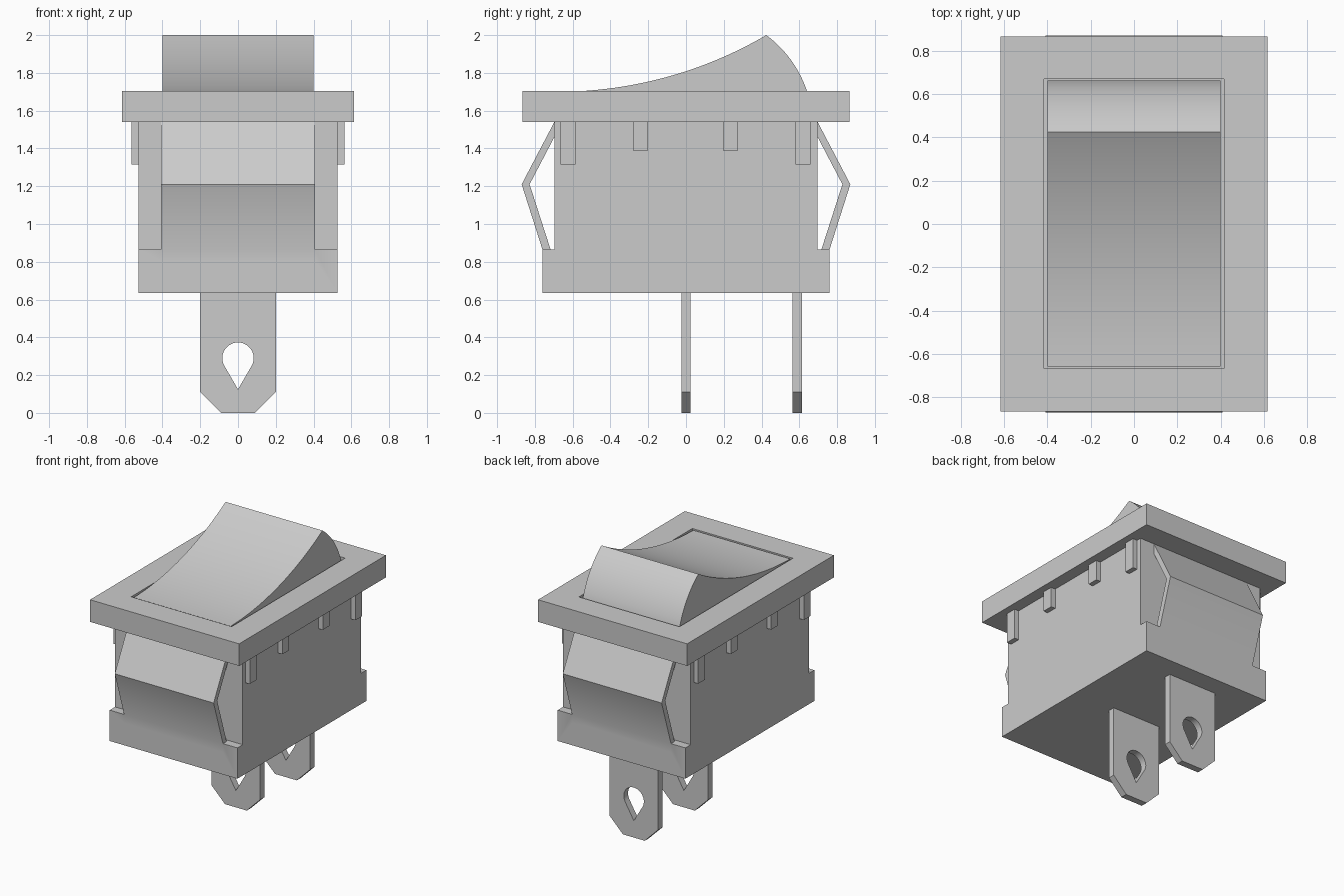
import bpy, bmesh, math
from mathutils import Vector
from mathutils.geometry import intersect_line_line_2d

cube = bpy.data.objects.get("Cube")
if cube:
    bpy.data.objects.remove(cube, do_unlink=True)

grey = bpy.data.materials.new("plain grey")
grey.use_nodes = True
grey.diffuse_color = (0.6, 0.6, 0.6, 1)
grey.node_tree.nodes["Principled BSDF"].inputs["Base Color"].default_value = (0.6, 0.6, 0.6, 1)


def prism(name, profile, axis, lo, hi):
    """Extrude a 2D profile along an axis: 'x' takes (y, z), 'y' takes (x, z), 'z' takes (x, y)."""
    place = {"x": lambda a, b, t: (t, a, b),
             "y": lambda a, b, t: (a, t, b),
             "z": lambda a, b, t: (a, b, t)}[axis]
    bm = bmesh.new()
    rings = [[bm.verts.new(place(a, b, t)) for a, b in profile] for t in (lo, hi)]
    bm.faces.new(rings[0])
    bm.faces.new(rings[1])
    n = len(profile)
    for i in range(n):
        j = (i + 1) % n
        bm.faces.new((rings[0][i], rings[0][j], rings[1][j], rings[1][i]))
    bmesh.ops.recalc_face_normals(bm, faces=bm.faces)
    mesh = bpy.data.meshes.new(name)
    bm.to_mesh(mesh)
    bm.free()
    mesh.materials.append(grey)
    ob = bpy.data.objects.new(name, mesh)
    bpy.context.collection.objects.link(ob)
    return ob


def rect(a, b, c, d):
    return [(a, b), (c, b), (c, d), (a, d)]


def select(ob):
    bpy.ops.object.select_all(action="DESELECT")
    ob.select_set(True)
    bpy.context.view_layer.objects.active = ob


def combine(ob, tool, operation):
    """Apply a boolean and discard the tool object."""
    mod = ob.modifiers.new("boolean", "BOOLEAN")
    mod.operation = operation
    mod.solver = "EXACT"
    mod.object = tool
    select(ob)
    bpy.ops.object.modifier_apply(modifier=mod.name)
    bpy.data.objects.remove(tool, do_unlink=True)


def smooth(ob, degrees=30):
    select(ob)
    bpy.ops.object.shade_smooth_by_angle(angle=math.radians(degrees))


def arc(p, q, sagitta, steps):
    """Points from p to q on a circular arc bulging left of p->q by the sagitta."""
    p, q = Vector(p), Vector(q)
    chord = q - p
    normal = Vector((-chord.y, chord.x)).normalized()
    s = abs(sagitta)
    radius = chord.length ** 2 / (8 * s) + s / 2
    half = math.asin(chord.length / (2 * radius))
    pts = []
    for i in range(steps + 1):
        t = half * (2 * i / steps - 1)
        along = (p + q) / 2 + chord.normalized() * radius * math.sin(t)
        height = math.copysign(radius * math.cos(t) - (radius - s), sagitta)
        pts.append(tuple(along + normal * height))
    return pts


# Bezel with rocker opening
bezel = prism("bezel", rect(-0.615, -0.865, 0.615, 0.865), "z", 1.54, 1.705)
combine(bezel, prism("opening", rect(-0.415, -0.667, 0.415, 0.67), "z", 1.4, 1.9), "DIFFERENCE")

# Rocker: concave press face and rounded rear
rocker_profile = (arc((-0.657, 1.70), (0.425, 2.0), -0.073, 24)
                  + arc((0.425, 2.0), (0.64, 1.705), 0.028, 12)[1:]
                  + [(0.662, 1.62), (0.662, 1.54), (-0.657, 1.54)])
smooth(prism("rocker", rocker_profile, "x", -0.40, 0.40))

# Housing with stepped foot and a bent spring clip at each end
housing_profile = [(-0.76, 0.635), (0.76, 0.635), (0.76, 0.865), (0.697, 0.865),
                   (0.697, 1.54), (-0.697, 1.54), (-0.697, 0.865), (-0.76, 0.865)]
housing = prism("housing", housing_profile, "x", -0.527, 0.527)
clip_profile = [(0.68, 1.54), (0.697, 1.54), (0.87, 1.21), (0.76, 0.865), (0.76, 0.8),
                (0.70, 0.8), (0.717, 0.865), (0.828, 1.21), (0.697, 1.46), (0.68, 1.46)]
for side in (-1, 1):
    clip = prism("clip", [(side * y, z) for y, z in clip_profile], "x", -0.408, 0.408)
    combine(housing, clip, "UNION")
smooth(housing)

# Grip ribs under the bezel
for side, label in ((1, "left"), (-1, "right")):
    for i, (y, bottom) in enumerate(((-0.625, 1.315), (-0.24, 1.39), (0.235, 1.39), (0.62, 1.315))):
        lo, hi = sorted((side * 0.52, side * 0.563))
        prism(f"{label}_rib_{i + 1}", rect(y - 0.04, bottom, y + 0.04, 1.54), "x", lo, hi)

# Terminals with chamfered ends and teardrop holes
blade = [(-0.09, 0), (0.09, 0), (0.2, 0.11), (0.2, 0.645), (-0.2, 0.645), (-0.2, 0.11)]
teardrop = [(0, 0.125)]
for i in range(25):
    a = math.radians(-30 + 10 * i)
    teardrop.append((0.083 * math.cos(a), 0.29 + 0.083 * math.sin(a)))
for name, y in (("middle_terminal", 0), ("rear_terminal", 0.59)):
    terminal = prism(name, blade, "y", y - 0.025, y + 0.025)
    combine(terminal, prism("hole", teardrop, "y", y - 0.1, y + 0.1), "DIFFERENCE")
    smooth(terminal)
